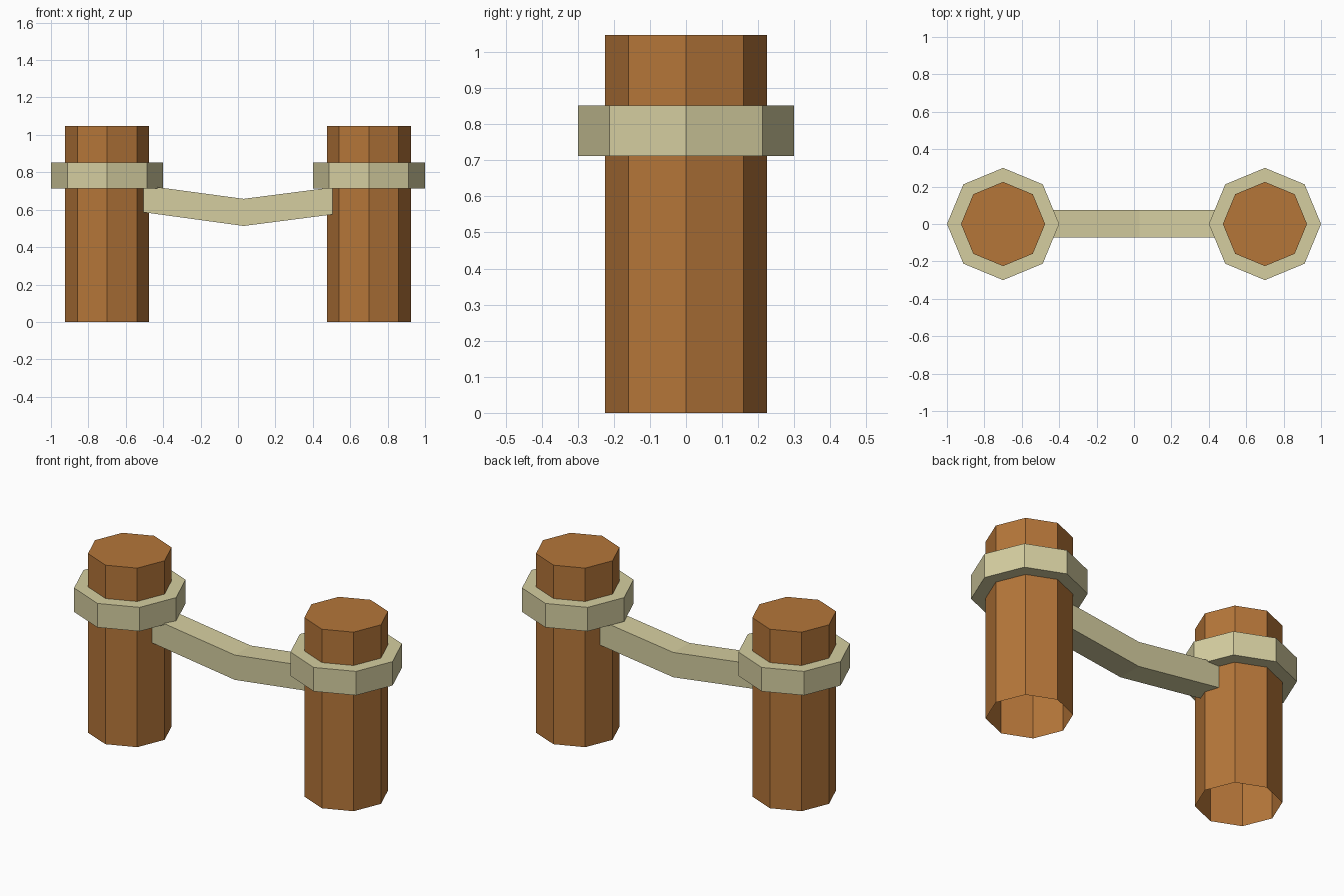
import bpy
import bmesh
import math

if "Cube" in bpy.data.objects:
    bpy.data.objects.remove(bpy.data.objects["Cube"])


def material(name, rgb):
    m = bpy.data.materials.new(name)
    lin = [(c / 255 / 12.92) if c / 255 <= 0.04045 else ((c / 255 + 0.055) / 1.055) ** 2.4 for c in rgb]
    m.diffuse_color = (*lin, 1)
    m.use_nodes = True
    m.node_tree.nodes["Principled BSDF"].inputs["Base Color"].default_value = m.diffuse_color
    return m


wood = material("brown wood", (181, 118, 57))
rope_mat = material("pale rope", (213, 206, 160))


def finish(bm, name, mat):
    bmesh.ops.recalc_face_normals(bm, faces=bm.faces)
    me = bpy.data.meshes.new(name)
    bm.to_mesh(me)
    bm.free()
    me.materials.append(mat)
    bpy.context.collection.objects.link(bpy.data.objects.new(name, me))


def octagon(bm, x, r, z):
    return [bm.verts.new((x + r * math.cos(i * math.pi / 4), r * math.sin(i * math.pi / 4), z))
            for i in range(8)]


def bridge(bm, a, b):
    n = len(a)
    for i in range(n):
        j = (i + 1) % n
        bm.faces.new((a[i], a[j], b[j], b[i]))


POST_R, RING_R = 0.225, 0.30
for side, x in (("left", -0.70), ("right", 0.70)):
    # eight-sided post, capped on top and open underneath
    bm = bmesh.new()
    low, top = octagon(bm, x, POST_R, 0), octagon(bm, x, POST_R, 1.047)
    bridge(bm, low, top)
    bm.faces.new(top)
    finish(bm, side + "_post", wood)

    # rope collar: outer wall with flat top and bottom rims meeting the post
    bm = bmesh.new()
    loops = [octagon(bm, x, r, z) for r, z in
             ((POST_R, 0.712), (RING_R, 0.712), (RING_R, 0.852), (POST_R, 0.852))]
    for a, b in zip(loops, loops[1:]):
        bridge(bm, a, b)
    finish(bm, side + "_rope_collar", rope_mat)

# sagging rope with a square section, ends sunk into the posts
bm = bmesh.new()
sections = []
for x, z0, z1 in ((-0.51, 0.587, 0.731), (0.03, 0.513, 0.658), (0.51, 0.575, 0.720)):
    sections.append([bm.verts.new((x, y, z)) for y, z in
                     ((-0.072, z0), (0.074, z0), (0.074, z1), (-0.072, z1))])
for a, b in zip(sections, sections[1:]):
    bridge(bm, a, b)
bm.faces.new(sections[0])
bm.faces.new(sections[-1])
finish(bm, "sagging_rope", rope_mat)
